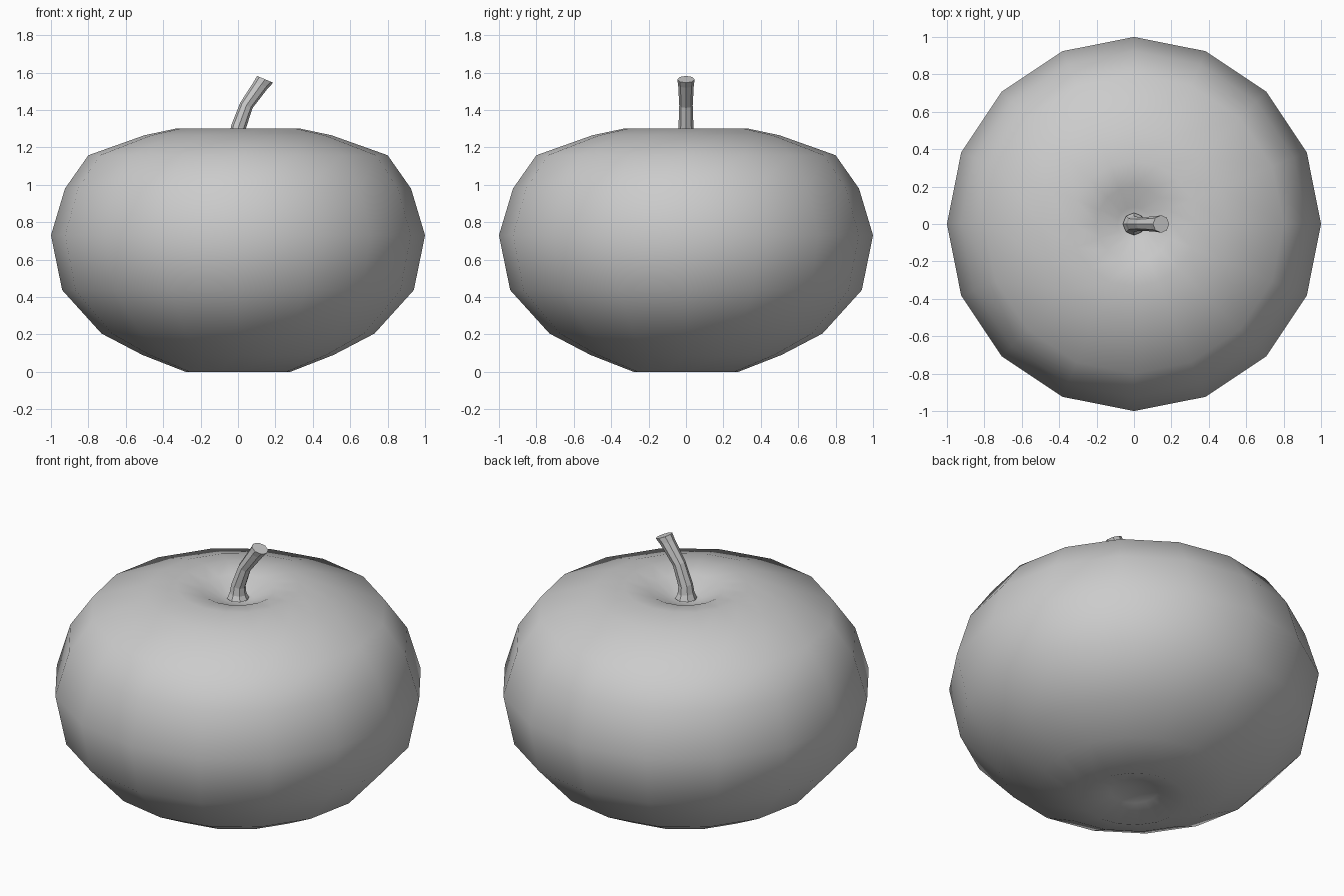
import bpy, bmesh, math
from mathutils import Vector

if "Cube" in bpy.data.objects:
    bpy.data.objects.remove(bpy.data.objects["Cube"])


def loft(name, rings, smooth, tips=None):
    """Skin a list of vertex rings; close ends with tip points or flat caps."""
    bm = bmesh.new()
    vs = [[bm.verts.new(p) for p in ring] for ring in rings]
    n = len(vs[0])
    for a, b in zip(vs, vs[1:]):
        for i in range(n):
            j = (i + 1) % n
            bm.faces.new((a[i], a[j], b[j], b[i]))
    for k, ring in enumerate((vs[0], vs[-1])):
        if tips:
            t = bm.verts.new(tips[k])
            for i in range(n):
                bm.faces.new((ring[i], ring[(i + 1) % n], t))
        else:
            bm.faces.new(ring)
    bmesh.ops.recalc_face_normals(bm, faces=bm.faces)
    for f in bm.faces:
        f.smooth = smooth
    me = bpy.data.meshes.new(name)
    bm.to_mesh(me)
    bm.free()
    ob = bpy.data.objects.new(name, me)
    bpy.context.collection.objects.link(ob)
    return ob


def ring(center, radius, sides, tilt=0.0):
    """Circle around z, tilted towards +x."""
    c = Vector(center)
    out = []
    for i in range(sides):
        a = math.tau * i / sides
        u, v = radius * math.cos(a), radius * math.sin(a)
        out.append(c + Vector((u * math.cos(tilt), v, -u * math.sin(tilt))))
    return out


# Fruit body: 16-sided lathe with a dimple at both ends (radius, height)
profile = [(0.13, 0.05), (0.28, 0.0), (0.51, 0.09), (0.73, 0.205),
           (0.94, 0.437), (1.0, 0.73), (0.925, 0.98), (0.80, 1.158),
           (0.50, 1.265), (0.335, 1.30), (0.20, 1.28), (0.09, 1.225)]
loft("fruit_body", [ring((0, 0, z), r, 16) for r, z in profile], True,
     tips=[(0, 0, 0.075), (0, 0, 1.21)])

# Stem: 8-sided bent stalk, flared at both ends (x, z, radius, tilt)
stem = [(0.0, 1.232, 0.06, 0.0), (0.0, 1.262, 0.046, 0.1),
        (0.003, 1.31, 0.04, 0.25), (0.045, 1.425, 0.036, 0.4),
        (0.123, 1.535, 0.042, 0.4), (0.145, 1.564, 0.047, 0.4)]
loft("stem", [ring((x, 0, z), r, 8, t) for x, z, r, t in stem], False)
